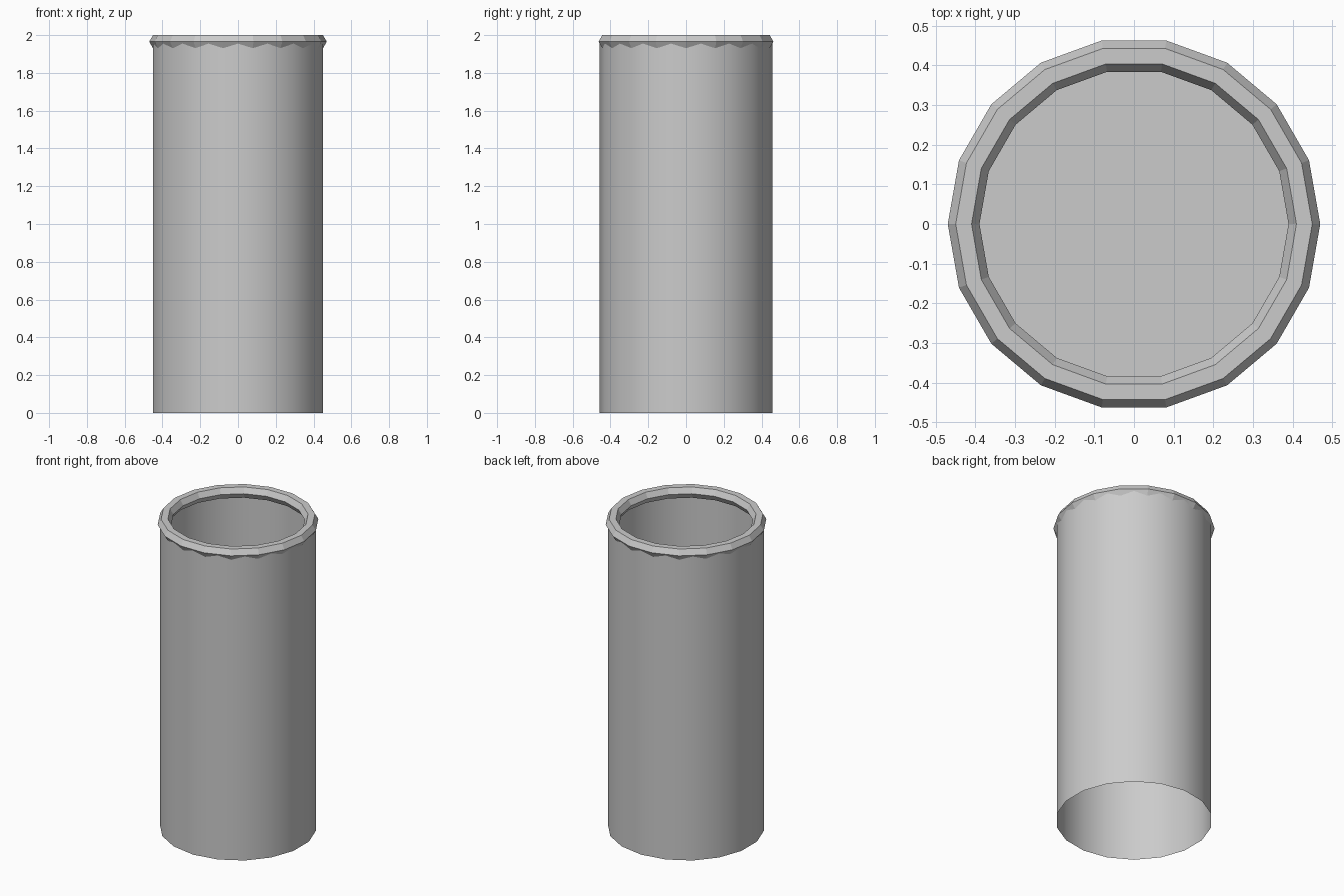
import bpy
import math

cube = bpy.data.objects.get("Cube")
if cube:
    bpy.data.objects.remove(cube, do_unlink=True)

SIDES = 18
TUBE_RADIUS = 0.457
RIM_RADIUS = 0.43
RIM_THICKNESS = 0.04
RIM_Z = 2 - RIM_THICKNESS * math.sin(math.radians(60))

# One grey for the whole model
grey = bpy.data.materials.new("light grey")
grey.use_nodes = True
colour = (0.6, 0.6, 0.6, 1)
grey.diffuse_color = colour
grey.node_tree.nodes["Principled BSDF"].inputs["Base Color"].default_value = colour


def finish(name):
    obj = bpy.context.object
    obj.name = name
    obj.data.materials.append(grey)
    return obj


# Thin wall, open at the bottom
bpy.ops.mesh.primitive_cylinder_add(vertices=SIDES, radius=TUBE_RADIUS, depth=RIM_Z,
                                    end_fill_type='NOTHING', location=(0, 0, RIM_Z / 2))
finish("tube_wall")
bpy.ops.object.shade_smooth_by_angle(angle=math.radians(30))

# Flat plate closing the tube deep inside
bpy.ops.mesh.primitive_circle_add(vertices=SIDES, radius=TUBE_RADIUS,
                                  fill_type='NGON', location=(0, 0, 1))
finish("inner_floor")

# Faceted six-sided ring around the top edge
bpy.ops.mesh.primitive_torus_add(major_segments=SIDES, minor_segments=6,
                                 major_radius=RIM_RADIUS, minor_radius=RIM_THICKNESS,
                                 location=(0, 0, RIM_Z))
finish("rim")
bpy.ops.object.shade_flat()
